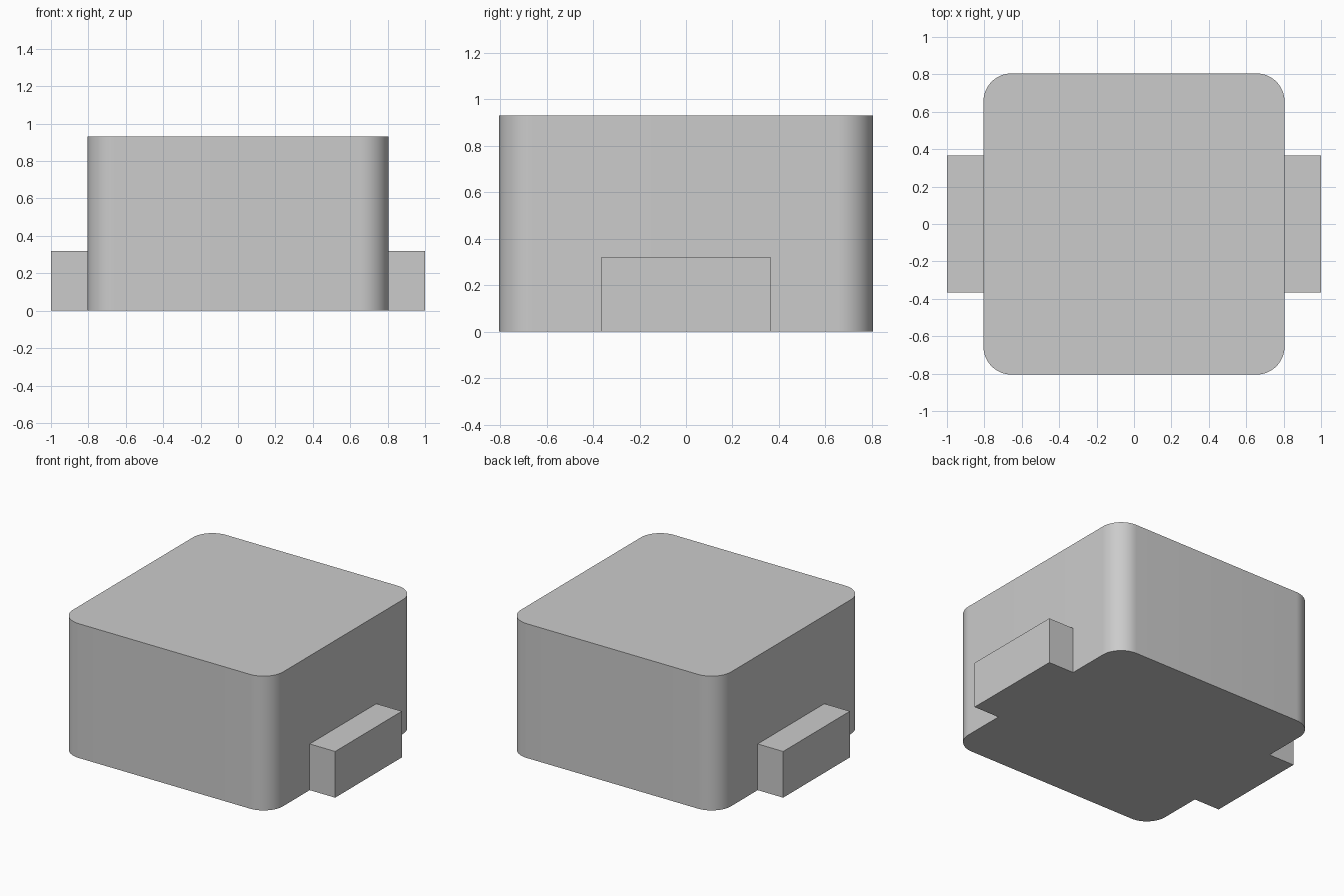
import bpy
import bmesh
import math

default_cube = bpy.data.objects.get("Cube")
if default_cube:
    bpy.data.objects.remove(default_cube, do_unlink=True)

HALF = 0.805      # half width of the square body
HEIGHT = 0.93
RADIUS = 0.15     # rounded upright corners
TAB_HALF = 0.365
TAB_HEIGHT = 0.32

grey = bpy.data.materials.new("light_grey")
grey.use_nodes = True
colour = (0.6, 0.6, 0.6, 1)
grey.diffuse_color = colour
grey.node_tree.nodes["Principled BSDF"].inputs["Base Color"].default_value = colour


def make_box(name, low, high, corner_radius=0):
    """Box between two corners, with optional rounding of its upright edges."""
    bm = bmesh.new()
    bmesh.ops.create_cube(bm, size=1)
    for v in bm.verts:
        v.co = [a + (c + 0.5) * (b - a) for c, a, b in zip(v.co, low, high)]
    if corner_radius:
        upright = [e for e in bm.edges
                   if abs(e.verts[0].co.z - e.verts[1].co.z) > 0.1]
        bmesh.ops.bevel(bm, geom=upright, offset=corner_radius, segments=16,
                        profile=0.5, affect='EDGES')
    bmesh.ops.recalc_face_normals(bm, faces=bm.faces)
    mesh = bpy.data.meshes.new(name)
    bm.to_mesh(mesh)
    bm.free()
    mesh.materials.append(grey)
    obj = bpy.data.objects.new(name, mesh)
    bpy.context.collection.objects.link(obj)
    return obj


# Main block with rounded upright corners
body = make_box("body", (-HALF, -HALF, 0), (HALF, HALF, HEIGHT), RADIUS)
bpy.ops.object.select_all(action='DESELECT')
body.select_set(True)
bpy.context.view_layer.objects.active = body
bpy.ops.object.shade_smooth_by_angle(angle=math.radians(30))

# Low side tabs, flush with the base
make_box("left_tab", (HALF, -TAB_HALF, 0), (1, TAB_HALF, TAB_HEIGHT))
make_box("right_tab", (-1, -TAB_HALF, 0), (-HALF, TAB_HALF, TAB_HEIGHT))
